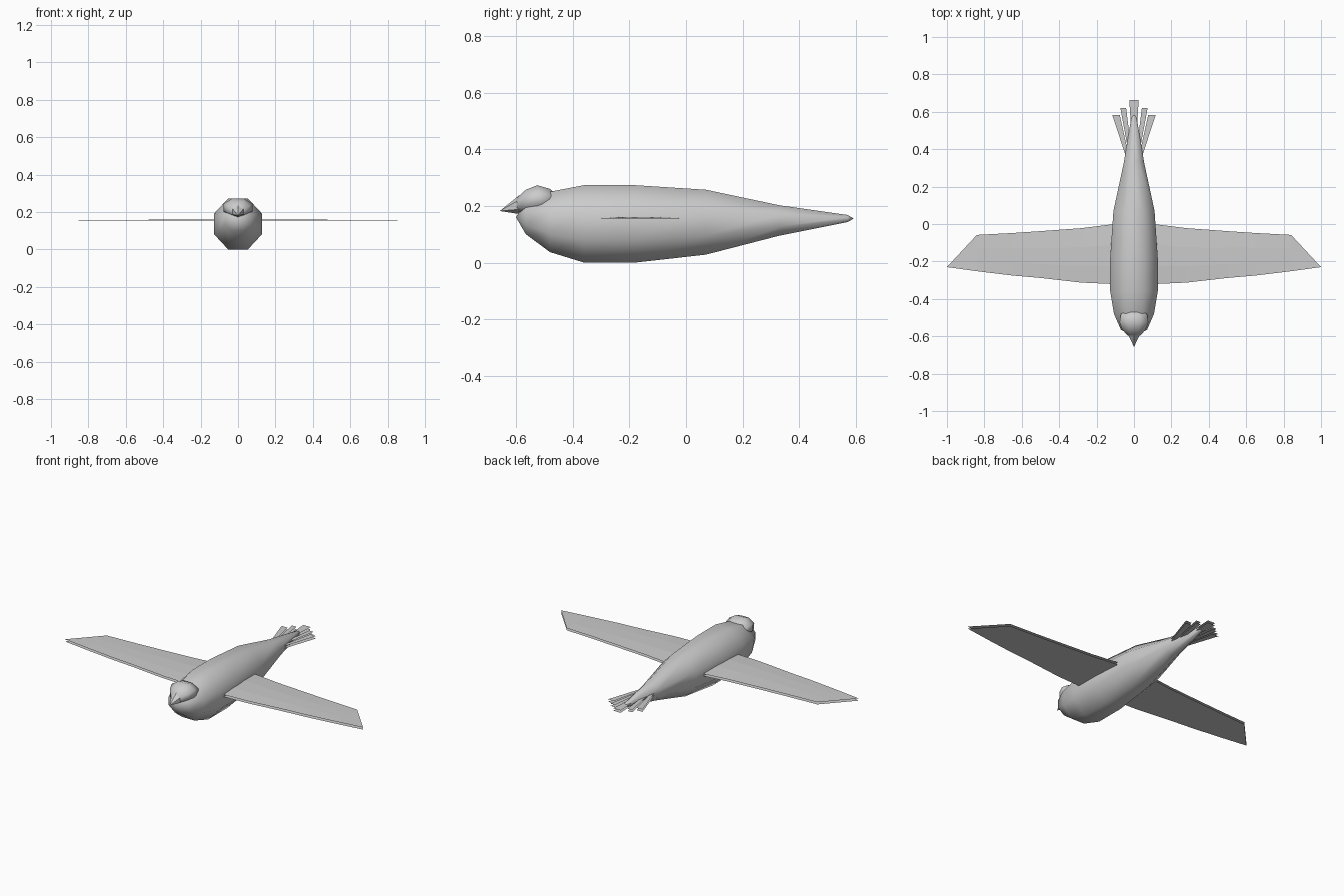
import bpy, math

if "Cube" in bpy.data.objects:
    bpy.data.objects.remove(bpy.data.objects["Cube"])


def make(name, verts, faces, smooth=None):
    mesh = bpy.data.meshes.new(name)
    mesh.from_pydata(verts, [], faces)
    mesh.update()
    ob = bpy.data.objects.new(name, mesh)
    bpy.context.collection.objects.link(ob)
    if smooth:
        bpy.context.view_layer.objects.active = ob
        ob.select_set(True)
        bpy.ops.object.shade_smooth_by_angle(angle=math.radians(smooth))
        ob.select_set(False)
    return ob


def loft(name, start, rings, end, sides=8, smooth=60):
    """Skin n-sided rings (y, z low, z high, half width) between two tip points."""
    verts = [start]
    k = math.cos(math.pi / sides)
    for y, lo, hi, w in rings:
        for i in range(sides):
            a = 2 * math.pi * (i + 0.5) / sides
            verts.append((w * math.cos(a) / k, y,
                          (lo + hi) / 2 + (hi - lo) / 2 * math.sin(a) / k))
    verts.append(end)
    last = len(verts) - 1
    faces = []
    for i in range(sides):
        j = (i + 1) % sides
        faces.append((0, 1 + i, 1 + j))
        for r in range(len(rings) - 1):
            a, b = 1 + r * sides, 1 + (r + 1) * sides
            faces.append((a + i, b + i, b + j, a + j))
        a = 1 + (len(rings) - 1) * sides
        faces.append((a + i, last, a + j))
    return make(name, verts, faces, smooth)


# body
loft("body", (0, -0.60, 0.16), [
    (-0.565, 0.10, 0.215, 0.07), (-0.48, 0.037, 0.25, 0.107),
    (-0.36, 0.0, 0.273, 0.127), (-0.18, 0.0, 0.273, 0.127),
    (0.07, 0.028, 0.257, 0.11), (0.33, 0.095, 0.202, 0.054),
    (0.57, 0.143, 0.168, 0.014)], (0, 0.592, 0.155))

# head
loft("head", (0, -0.605, 0.205), [
    (-0.595, 0.18, 0.23, 0.035), (-0.565, 0.175, 0.257, 0.062),
    (-0.525, 0.175, 0.273, 0.077), (-0.48, 0.185, 0.26, 0.07)],
    (0, -0.45, 0.23))

# beak
loft("beak", (0, -0.657, 0.182), [(-0.59, 0.176, 0.232, 0.032)],
     (0, -0.57, 0.205), sides=6, smooth=30)

# wings: open upper and lower skins, (x, leading y, trailing y)
stations = [(0.05, -0.322, 0.0), (0.12, -0.32, -0.002), (0.28, -0.313, -0.022),
            (0.5, -0.288, -0.038), (0.65, -0.275, -0.048), (0.84, -0.252, -0.058),
            (1.0, -0.23, -0.23)]
for side, s in (("left", 1), ("right", -1)):
    for skin, base, camber in (("upper", 0.155, 0.008), ("lower", 0.142, 0.0)):
        verts, faces = [], []
        for x, lead, trail in stations:
            for t in (0, 0.3, 0.65, 1):
                bow = camber * (1 - x) * math.sin(math.pi * t)
                verts.append((s * x, lead + (trail - lead) * t, base + bow))
        for r in range(len(stations) - 2):
            for c in range(3):
                a = 4 * r + c
                f = (a, a + 4, a + 5, a + 1)
                faces.append(f if (s > 0) == (skin == "upper") else f[::-1])
        # pointed tip
        a = 4 * (len(stations) - 2)
        f = (a, a + 4, a + 3, a + 2, a + 1)
        faces.append(f if (s > 0) == (skin == "upper") else f[::-1])
        del verts[-3:]
        make(f"{side}_wing_{skin}", verts, faces)

# tail feathers: two flat skins each, (name, root x pair, root y, tip x pair, tip y)
feathers = [("middle", -0.012, 0.012, 0.45, -0.025, 0.025, 0.662)]
for side, s in (("left", 1), ("right", -1)):
    feathers += [(f"{side}_inner", s * 0.015, s * 0.032, 0.40, s * 0.042, s * 0.073, 0.62),
                 (f"{side}_outer", s * 0.03, s * 0.048, 0.375, s * 0.076, s * 0.116, 0.583)]
for name, x0, x1, y0, x2, x3, y1 in feathers:
    verts = [(x, y, z) for z in (0.148, 0.162)
             for x, y in ((x0, y0), (x1, y0), (x3, y1), (x2, y1))]
    faces = [(3, 2, 1, 0), (4, 5, 6, 7)]
    if x1 < x0:
        faces = [f[::-1] for f in faces]
    make(f"tail_feather_{name}", verts, faces)
